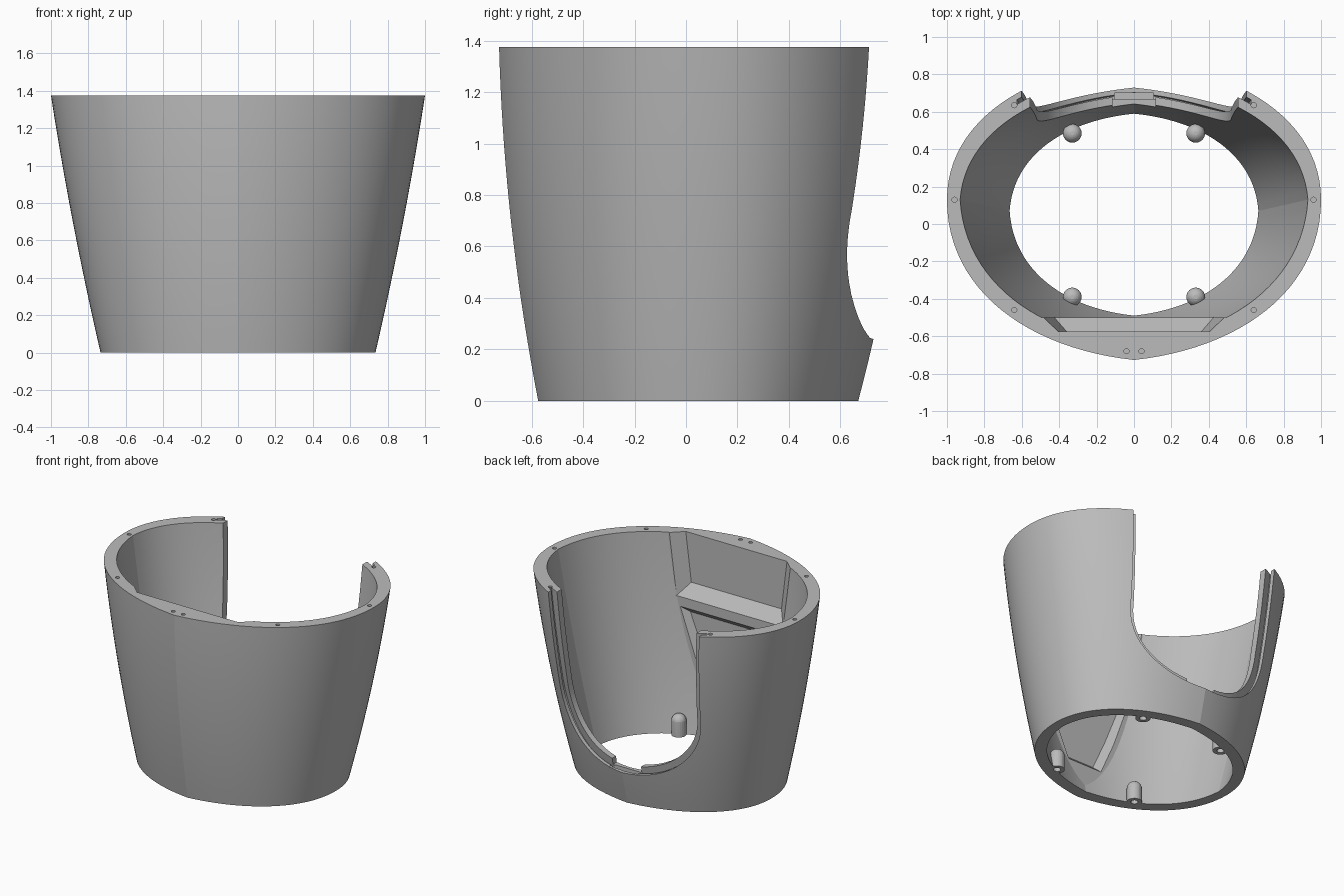
import bpy, bmesh, math
from mathutils import Vector

cube = bpy.data.objects.get("Cube")
if cube:
    bpy.data.objects.remove(cube, do_unlink=True)

HEIGHT = 1.375
QUARTER = 24
# half width, widest y, front y, back y
OUTER = ((0.735, 0.07, -0.575, 0.67), (1.0, 0.13, -0.727, 0.88))
INNER = ((0.665, 0.07, -0.49, 0.59), (0.93, 0.13, -0.64, 0.77))


def make_object(name, bm):
    bmesh.ops.recalc_face_normals(bm, faces=bm.faces)
    mesh = bpy.data.meshes.new(name)
    bm.to_mesh(mesh)
    bm.free()
    ob = bpy.data.objects.new(name, mesh)
    bpy.context.collection.objects.link(ob)
    return ob


def combine(ob, tool, operation="DIFFERENCE"):
    """Apply a boolean and discard the helper."""
    tool.hide_render = True
    mod = ob.modifiers.new("cut", "BOOLEAN")
    mod.operation, mod.solver, mod.object = operation, "EXACT", tool
    bpy.context.view_layer.objects.active = ob
    bpy.ops.object.modifier_apply(modifier=mod.name)
    bpy.data.objects.remove(tool, do_unlink=True)


def bezier(a, b, c, d):
    pts = []
    for i in range(QUARTER):
        t = i / QUARTER
        u = 1 - t
        pts.append(a * u**3 + b * 3 * u * u * t + c * 3 * u * t * t + d * t**3)
    return pts


def section(z, depth):
    """Oval with soft corners; depth 0 is the outer skin, 1 the inner skin."""
    s = z / HEIGHT
    bend = [0.2, 0.2, 0.75, 0.75]
    dims = []
    for k in range(4):
        f = s + bend[k] * s * (1 - s)
        lo = OUTER[0][k] + (INNER[0][k] - OUTER[0][k]) * depth
        hi = OUTER[1][k] + (INNER[1][k] - OUTER[1][k]) * depth
        dims.append(lo + (hi - lo) * f)
    w, yc, front, back = dims
    lean = 1.0 - 0.03 * depth

    def quarter(end):
        h = end - yc
        return bezier(Vector((0, end)), Vector((0.56 * w, end - 0.07 * h)),
                      Vector((lean * w, yc + 0.57 * h)), Vector((w, yc)))

    f_pts, b_pts = quarter(front), quarter(back)
    right = f_pts + [Vector((w, yc))] + b_pts[:0:-1]
    left = [Vector((-p.x, p.y)) for p in right[:0:-1]]
    return right + [Vector((0, back))] + left


def loft(name, depth, extra=0.0):
    bm = bmesh.new()
    steps = 18
    rings = []
    for i in range(steps + 1):
        z = -extra + (HEIGHT + 2 * extra) * i / steps
        rings.append([bm.verts.new((p.x, p.y, z)) for p in section(z, depth)])
    n = len(rings[0])
    for a, b in zip(rings, rings[1:]):
        for i in range(n):
            j = (i + 1) % n
            bm.faces.new((a[i], a[j], b[j], b[i]))
    bm.faces.new(rings[0])
    bm.faces.new(rings[-1])
    return make_object(name, bm)


def prism(name, pts, y0, y1, pts_back=None):
    """Solid between an x-z outline at y0 and another at y1."""
    bm = bmesh.new()
    a = [bm.verts.new((x, y0, z)) for x, z in pts]
    b = [bm.verts.new((x, y1, z)) for x, z in (pts_back or pts)]
    bm.faces.new(a)
    bm.faces.new(b)
    for i in range(len(a)):
        j = (i + 1) % len(a)
        bm.faces.new((a[i], a[j], b[j], b[i]))
    return make_object(name, bm)


def opening(name, grow):
    """U-shaped prism through the back wall."""
    half, drop, mid = 0.565 + grow, 0.51 + grow, 0.75
    pts = [(0.615 + grow, 1.6)]
    for i in range(33):
        a = math.pi * i / 32
        c, s = math.cos(a), math.sin(a)
        pts.append((half * math.copysign(abs(c)**0.92, c), mid - drop * abs(s)**0.92))
    pts.append((-0.615 - grow, 1.6))
    return prism(name, pts, 0.25, 1.3)


def post(name, x, y, radius, z0, z1, dome=False):
    bm = bmesh.new()
    rows = [(radius, z0), (radius, z1)]
    if dome:
        rows += [(radius * math.cos(a), z1 + radius * math.sin(a))
                 for a in (math.pi * k / 14 for k in range(1, 7))]
    n = 24 if dome else 12
    rings = [[bm.verts.new((x + r * math.cos(math.tau * i / n),
                            y + r * math.sin(math.tau * i / n), z)) for i in range(n)]
             for r, z in rows]
    for a, b in zip(rings, rings[1:]):
        for i in range(n):
            j = (i + 1) % n
            bm.faces.new((a[i], a[j], b[j], b[i]))
    bm.faces.new(rings[0])
    bm.faces.new(rings[-1])
    return make_object(name, bm)


def box(name, x, y0, y1, z0, z1):
    return prism(name, [(-x, z0), (x, z0), (x, z1), (-x, z1)], y0, y1)


# Tapered shell, hollowed with a flat panel left across the inside front
shell = loft("open_back_shell", 0)
hollow = loft("hollow", 1, 0.05)
combine(hollow, box("panel_limit", 1.2, -1.2, -0.5, -0.5, 2))
combine(shell, hollow)

# Pockets in the front panel
combine(shell, prism("upper_pocket",
                     [(-0.43, 0.93), (0.43, 0.93), (0.505, 1.5), (-0.505, 1.5)], -0.495, -0.575,
                     [(-0.36, 1.02), (0.36, 1.02), (0.42, 1.5), (-0.42, 1.5)]))
combine(shell, prism("lower_pocket",
                     [(-0.14, 0.2), (0.14, 0.2), (0.25, 0.45), (0.4, 0.87), (-0.4, 0.87), (-0.25, 0.45)],
                     -0.495, -0.55,
                     [(-0.11, 0.25), (0.11, 0.25), (0.21, 0.47), (0.35, 0.82), (-0.35, 0.82), (-0.21, 0.47)]))

# Back opening: full cut, stepped outer lip and groove between the lips
combine(shell, opening("inner_opening", -0.045))
step = opening("outer_opening", 0)
combine(step, loft("step_limit", 0.5, 0.3))
combine(shell, step)
groove = opening("groove", 0.025)
combine(groove, loft("groove_inside", 0.52, 0.3))
combine(groove, loft("groove_outside", 0.3, 0.3), "INTERSECT")
combine(shell, groove)

# Latch gap and slot at the bottom of the opening
combine(shell, box("latch_gap", 0.115, 0.4, 1.1, 0.245, 0.6))
combine(shell, box("latch_slot", 0.105, 0.665, 0.7, 0.19, 0.6))

# Domed screw bosses at the foot and screw holes in the rim
for side in (-1, 1):
    for y in (-0.39, 0.485):
        combine(shell, post("boss", side * 0.33, y, 0.05, 0, 0.1, True), "UNION")
        combine(shell, post("boss_hole", side * 0.33, y, 0.024, -0.1, 0.09))
    for x, y in ((0.96, 0.13), (0.64, 0.635), (0.64, -0.46), (0.04, -0.68)):
        combine(shell, post("rim_hole", side * x, y, 0.014, 1.28, 1.5))

# Single grey finish
grey = bpy.data.materials.new("plain_grey")
grey.use_nodes = True
colour = (0.5, 0.5, 0.5, 1)
grey.diffuse_color = colour
grey.node_tree.nodes["Principled BSDF"].inputs["Base Color"].default_value = colour
shell.data.materials.clear()
shell.data.materials.append(grey)
for face in shell.data.polygons:
    face.material_index = 0

bpy.ops.object.select_all(action="DESELECT")
shell.select_set(True)
bpy.context.view_layer.objects.active = shell
bpy.ops.object.shade_smooth_by_angle(angle=math.radians(11))
